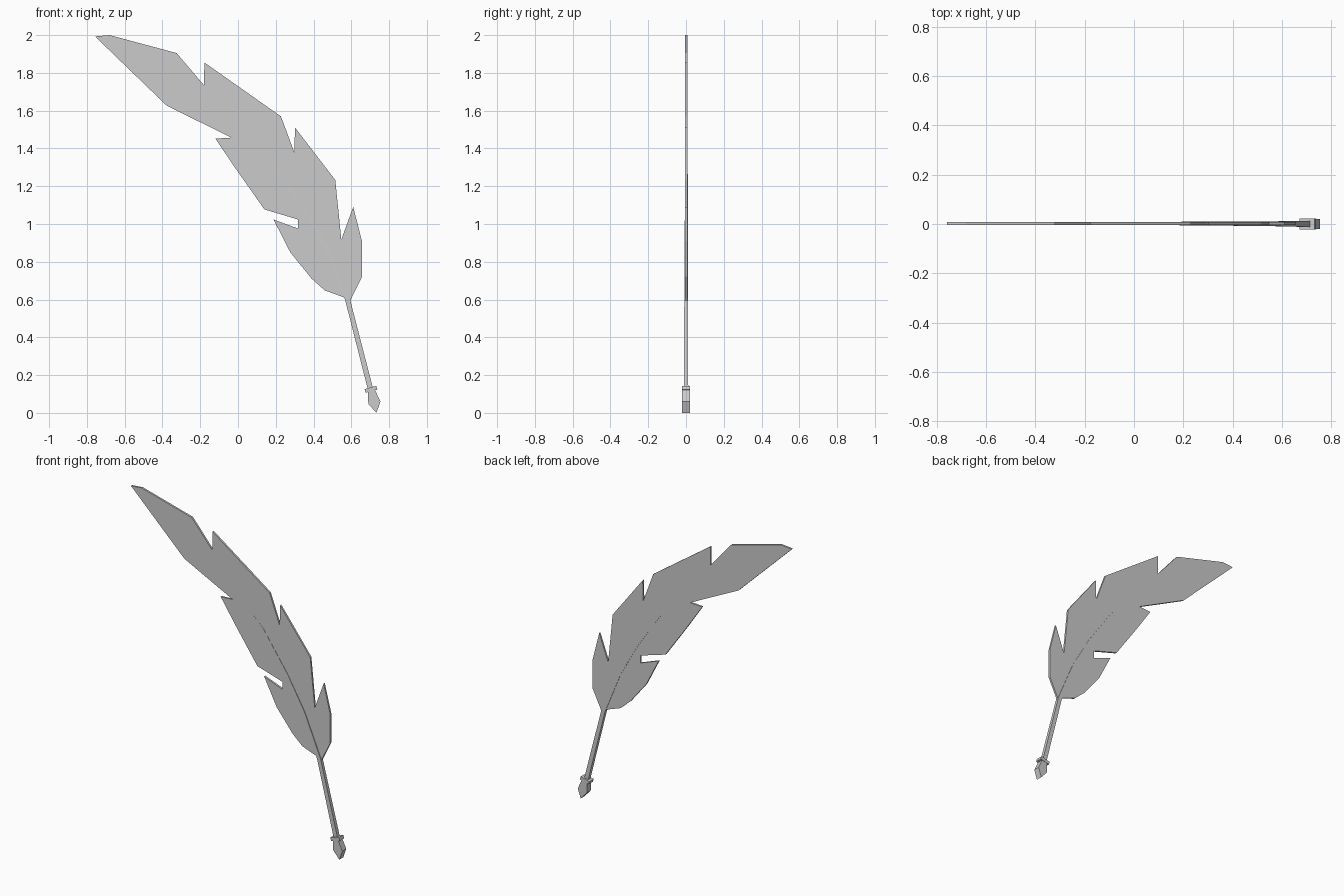
import bpy, bmesh
from mathutils import Vector

if "Cube" in bpy.data.objects:
    bpy.data.objects.remove(bpy.data.objects["Cube"])


def make_object(name, bm):
    bmesh.ops.recalc_face_normals(bm, faces=bm.faces)
    mesh = bpy.data.meshes.new(name)
    bm.to_mesh(mesh)
    bm.free()
    obj = bpy.data.objects.new(name, mesh)
    bpy.context.collection.objects.link(obj)
    return obj


def slab(name, outline, y0, y1):
    """Extrude an (x, z) outline from y0 to y1."""
    bm = bmesh.new()
    face = bm.faces.new([bm.verts.new((x, y0, z)) for x, z in outline])
    new = bmesh.ops.extrude_face_region(bm, geom=[face])["geom"]
    bmesh.ops.translate(bm, vec=(0, y1 - y0, 0),
                        verts=[v for v in new if isinstance(v, bmesh.types.BMVert)])
    bmesh.ops.triangulate(bm, faces=[f for f in bm.faces if len(f.verts) > 4])
    return make_object(name, bm)


def tapered_bar(name, stations):
    """Loft a square bar; stations are (x, z, half width, y centre, half depth)."""
    bm = bmesh.new()
    rings = []
    for i, (x, z, w, yc, d) in enumerate(stations):
        a = stations[max(i - 1, 0)]
        b = stations[min(i + 1, len(stations) - 1)]
        t = Vector((b[0] - a[0], b[1] - a[1])).normalized()
        side = Vector((t.y, -t.x)) * w
        rings.append([bm.verts.new((x + s * side.x, yc + e * d, z + s * side.y))
                      for s, e in ((-1, -1), (1, -1), (1, 1), (-1, 1))])
    for r, q in zip(rings, rings[1:]):
        for k in range(4):
            n = (k + 1) % 4
            bm.faces.new((r[k], r[n], q[n], q[k]))
    bm.faces.new(rings[0])
    bm.faces.new(rings[-1])
    return make_object(name, bm)


# Feather vane with notched edges
slab("feather_vane", [
    (-0.757, 1.993), (-0.68, 2.0), (-0.325, 1.905), (-0.18, 1.735), (-0.178, 1.855),
    (0.227, 1.57), (0.298, 1.38), (0.302, 1.51), (0.515, 1.233), (0.547, 0.918),
    (0.61, 1.09), (0.657, 0.907), (0.657, 0.722), (0.595, 0.595), (0.565, 0.61),
    (0.46, 0.648), (0.39, 0.71), (0.277, 0.85), (0.188, 1.024), (0.317, 0.976),
    (0.317, 1.024), (0.14, 1.077), (-0.013, 1.294), (-0.12, 1.452), (-0.035, 1.457),
    (-0.378, 1.627)], -0.004, 0.008)

# Quill shaft, thinning until it sinks into the vane
tapered_bar("quill_shaft", [
    (0.708, 0.10, 0.014, 0.0, 0.012),
    (0.580, 0.60, 0.013, 0.001, 0.010),
    (0.468, 0.868, 0.011, 0.001, 0.009),
    (0.347, 1.08, 0.009, 0.002, 0.008),
    (0.178, 1.324, 0.007, 0.002, 0.007),
    (0.040, 1.46, 0.004, 0.002, 0.0055)])

# Collar above the nib
slab("nib_collar", [(0.67, 0.126), (0.732, 0.143), (0.738, 0.123), (0.676, 0.107)],
     -0.022, 0.022)

# Pointed nib
slab("nib", [(0.687, 0.115), (0.69, 0.048), (0.733, 0.0), (0.754, 0.06), (0.724, 0.124)],
     -0.02, 0.02)
